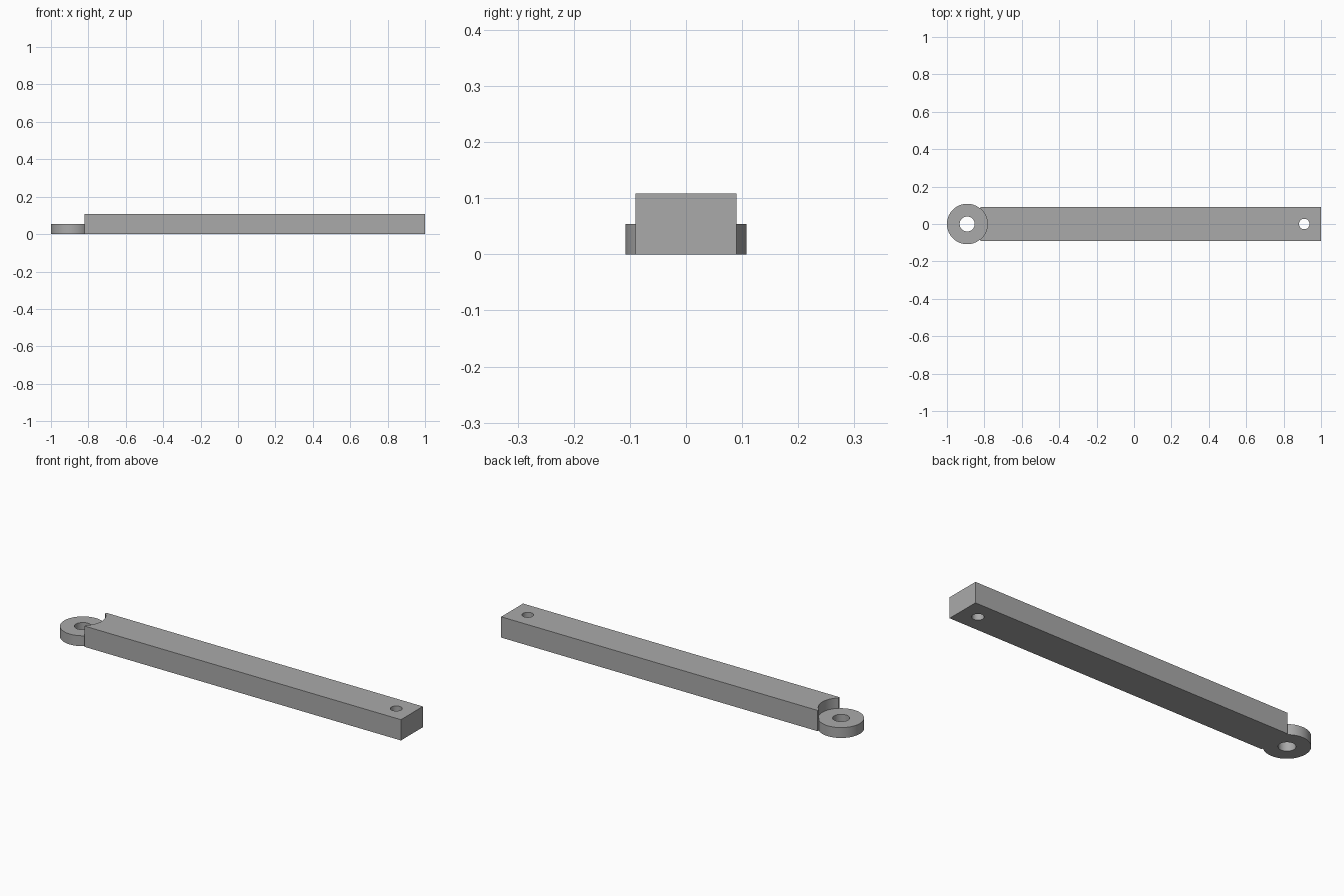
import bpy
import math

cube = bpy.data.objects.get("Cube")
if cube:
    bpy.data.objects.remove(cube, do_unlink=True)

# Main dimensions
RING_X, RING_R, BORE_R, RING_H = -0.892, 0.108, 0.04, 0.054
BAR_START, BAR_END, BAR_W, BAR_H = -0.82, 1.0, 0.18, 0.108
PIN_X, PIN_R = 0.91, 0.028

grey = bpy.data.materials.new("plain grey")
grey.use_nodes = True
colour = (0.4, 0.4, 0.4, 1)
grey.diffuse_color = colour
grey.node_tree.nodes["Principled BSDF"].inputs["Base Color"].default_value = colour


def cylinder(name, x, radius, bottom, top):
    bpy.ops.mesh.primitive_cylinder_add(
        vertices=96, radius=radius, depth=top - bottom,
        location=(x, 0, (bottom + top) / 2))
    obj = bpy.context.object
    obj.name = name
    return obj


def cut(target, cutter):
    mod = target.modifiers.new("cut", 'BOOLEAN')
    mod.operation = 'DIFFERENCE'
    mod.solver = 'EXACT'
    mod.object = cutter
    bpy.context.view_layer.objects.active = target
    bpy.ops.object.modifier_apply(modifier=mod.name)
    bpy.data.objects.remove(cutter, do_unlink=True)


def finish(obj):
    obj.data.materials.clear()
    obj.data.materials.append(grey)
    bpy.ops.object.select_all(action='DESELECT')
    obj.select_set(True)
    bpy.context.view_layer.objects.active = obj
    bpy.ops.object.shade_smooth_by_angle(angle=math.radians(30))


# Long square bar with a rounded seat for the ring and a small pin hole
bpy.ops.mesh.primitive_cube_add(
    size=1, location=((BAR_START + BAR_END) / 2, 0, BAR_H / 2))
bar = bpy.context.object
bar.name = "arm_bar"
bar.scale = (BAR_END - BAR_START, BAR_W, BAR_H)
bpy.ops.object.transform_apply(location=False, rotation=False, scale=True)
cut(bar, cylinder("seat_cutter", RING_X, RING_R, -0.1, 0.2))
cut(bar, cylinder("pin_cutter", PIN_X, PIN_R, -0.1, 0.2))
finish(bar)

# Half-height pivot ring with its bore
ring = cylinder("pivot_ring", RING_X, RING_R, 0, RING_H)
cut(ring, cylinder("bore_cutter", RING_X, BORE_R, -0.1, 0.2))
finish(ring)
